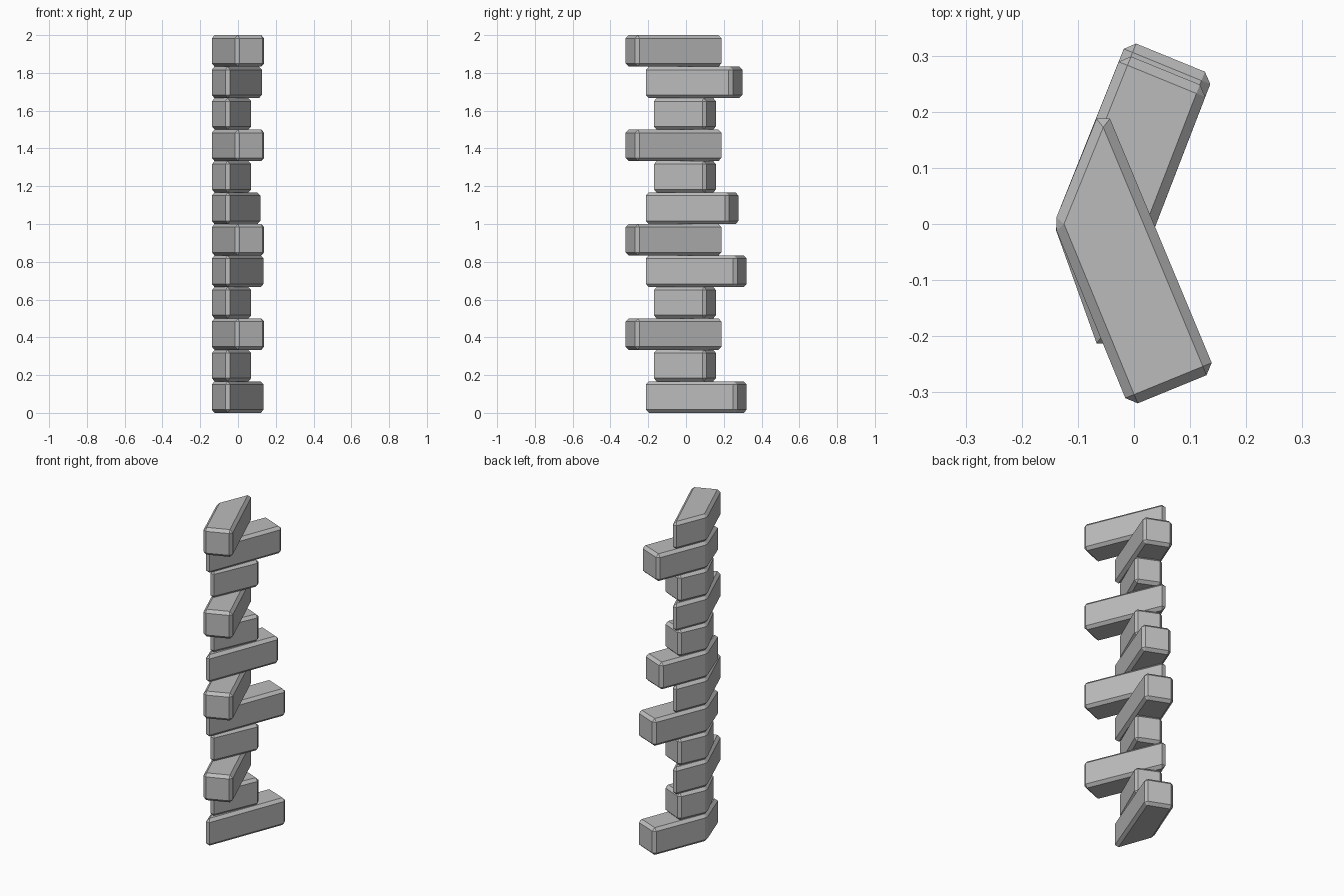
import bpy
import bmesh

cube = bpy.data.objects.get("Cube")
if cube:
    bpy.data.objects.remove(cube, do_unlink=True)

# One plain stone colour
grey = bpy.data.materials.new("stone_grey")
grey.use_nodes = True
colour = (0.5, 0.5, 0.5, 1.0)
grey.diffuse_color = colour
grey.node_tree.nodes["Principled BSDF"].inputs["Base Color"].default_value = colour

COUNT = 12
HEIGHT = 2.0 / COUNT

# Plan outlines: outer corner, two end corners, mitred tip
FRONT = [(-0.143, 0), (-0.009, -0.326), (0.145, -0.263), (-0.055, 0.217)]
BACK = [(-0.143, 0), (-0.012, 0.328), (0.142, 0.265), (-0.055, -0.245)]
SHORT = [(-0.143, 0), (-0.068, 0.166), (0.077, 0.102), (-0.055, -0.197)]


def shorten(outline, amount):
    """Slide the end face of a backward stone towards the corner."""
    a, b, c, d = outline
    return [a, (b[0] - 0.39 * amount, b[1] - amount),
            (c[0] - 0.39 * amount, c[1] - amount), d]


def stone(name, outline, level):
    bm = bmesh.new()
    face = bm.faces.new([bm.verts.new((x, y, 0)) for x, y in outline])
    top = bmesh.ops.extrude_face_region(bm, geom=[face])["geom"]
    bmesh.ops.translate(bm, vec=(0, 0, HEIGHT),
                        verts=[v for v in top if isinstance(v, bmesh.types.BMVert)])
    bmesh.ops.recalc_face_normals(bm, faces=bm.faces)
    mesh = bpy.data.meshes.new(name)
    bm.to_mesh(mesh)
    bm.free()
    mesh.materials.append(grey)
    obj = bpy.data.objects.new(name, mesh)
    bpy.context.collection.objects.link(obj)
    obj.location.z = level * HEIGHT
    # Chamfered edges of equal width
    bevel = obj.modifiers.new("chamfer", 'BEVEL')
    bevel.offset_type = 'WIDTH'
    bevel.width = 0.024
    bevel.segments = 1
    bevel.limit_method = 'NONE'
    return obj


# Stack of corner stones, bottom to top
kinds = {
    "long_back_stone": BACK,
    "trimmed_back_stone": shorten(BACK, 0.023),
    "medium_back_stone": shorten(BACK, 0.043),
    "short_back_stone": SHORT,
    "front_stone": FRONT,
}
stack = ["long_back_stone", "short_back_stone", "front_stone", "short_back_stone",
         "long_back_stone", "front_stone", "medium_back_stone", "short_back_stone",
         "front_stone", "short_back_stone", "trimmed_back_stone", "front_stone"]

for level, kind in enumerate(stack):
    stone(f"{kind}_{level + 1}", kinds[kind], level)
